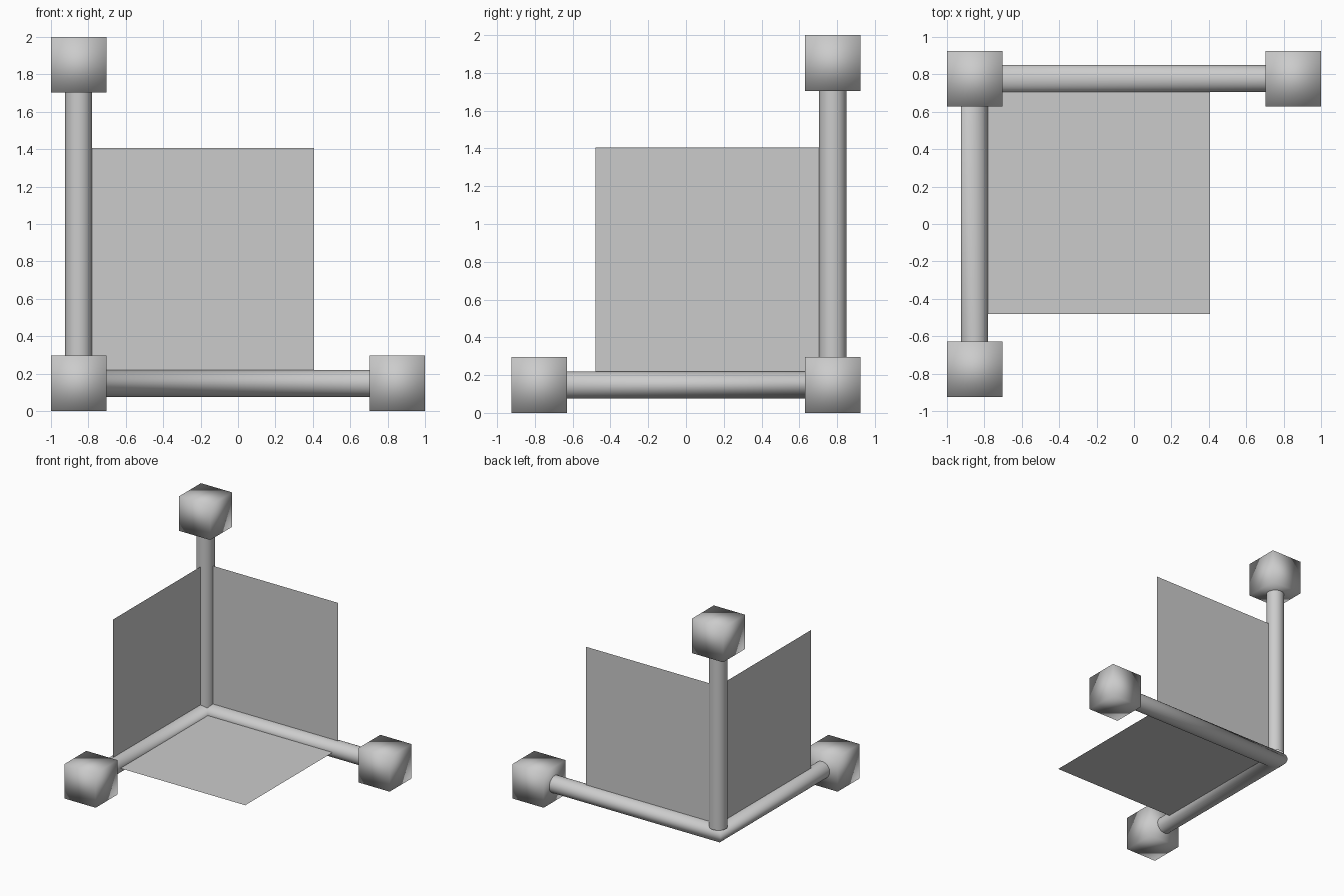
import bpy, bmesh
from math import cos, sin, tau
from mathutils import Vector

if "Cube" in bpy.data.objects:
    bpy.data.objects.remove(bpy.data.objects["Cube"])

CORNER = Vector((-0.852, 0.777, 0.148))   # where the three axes meet
REACH = {"x": Vector((1.704, 0, 0)), "y": Vector((0, -1.554, 0)), "z": Vector((0, 0, 1.704))}
HALF = 0.148      # half size of end cubes
R = 0.072         # rod radius
SIDES = 32
NEAR, FAR = 0.072, 1.257   # panel extents measured from the corner


def finish(name, bm, smooth_angle=None):
    bmesh.ops.recalc_face_normals(bm, faces=bm.faces[:])
    for f in bm.faces:
        f.smooth = smooth_angle is not None
    mesh = bpy.data.meshes.new(name)
    bm.to_mesh(mesh)
    bm.free()
    ob = bpy.data.objects.new(name, mesh)
    ob.location = CORNER
    bpy.context.collection.objects.link(ob)
    return ob


def tube(name, rings):
    """Skin a list of vertex rings."""
    bm = bmesh.new()
    loops = [[bm.verts.new(p) for p in ring] for ring in rings]
    for a, b in zip(loops, loops[1:]):
        for i in range(SIDES):
            j = (i + 1) % SIDES
            bm.faces.new((a[i], a[j], b[j], b[i]))
    return finish(name, bm, True)


circle = [(R * cos(tau * i / SIDES), R * sin(tau * i / SIDES)) for i in range(SIDES)]

# Horizontal rods, mitred together at the corner
tube("horizontal_rods", [
    [(REACH["x"].x - HALF, v, w) for v, w in circle],
    [(-v, v, w) for v, w in circle],
    [(-v, REACH["y"].y + HALF, w) for v, w in circle],
])

# Upright rod standing on the corner
tube("vertical_rod", [[(u, v, z) for u, v in circle]
                      for z in (0.05, REACH["z"].z - HALF)])

# Soft-shaded cubes at the axis ends
for axis, offset in REACH.items():
    bm = bmesh.new()
    bmesh.ops.create_cube(bm, size=2 * HALF)
    bmesh.ops.translate(bm, vec=offset, verts=bm.verts[:])
    finish(f"{axis}_end_cube", bm, True)

# Thin square panels spanning each pair of axes
for a, b in ("xy", "xz", "yz"):
    da, db = REACH[a].normalized(), REACH[b].normalized()
    bm = bmesh.new()
    bm.faces.new([bm.verts.new(da * s + db * t) for s, t in
                  ((NEAR, NEAR), (FAR, NEAR), (FAR, FAR), (NEAR, FAR))])
    finish(f"{a}{b}_panel", bm)
